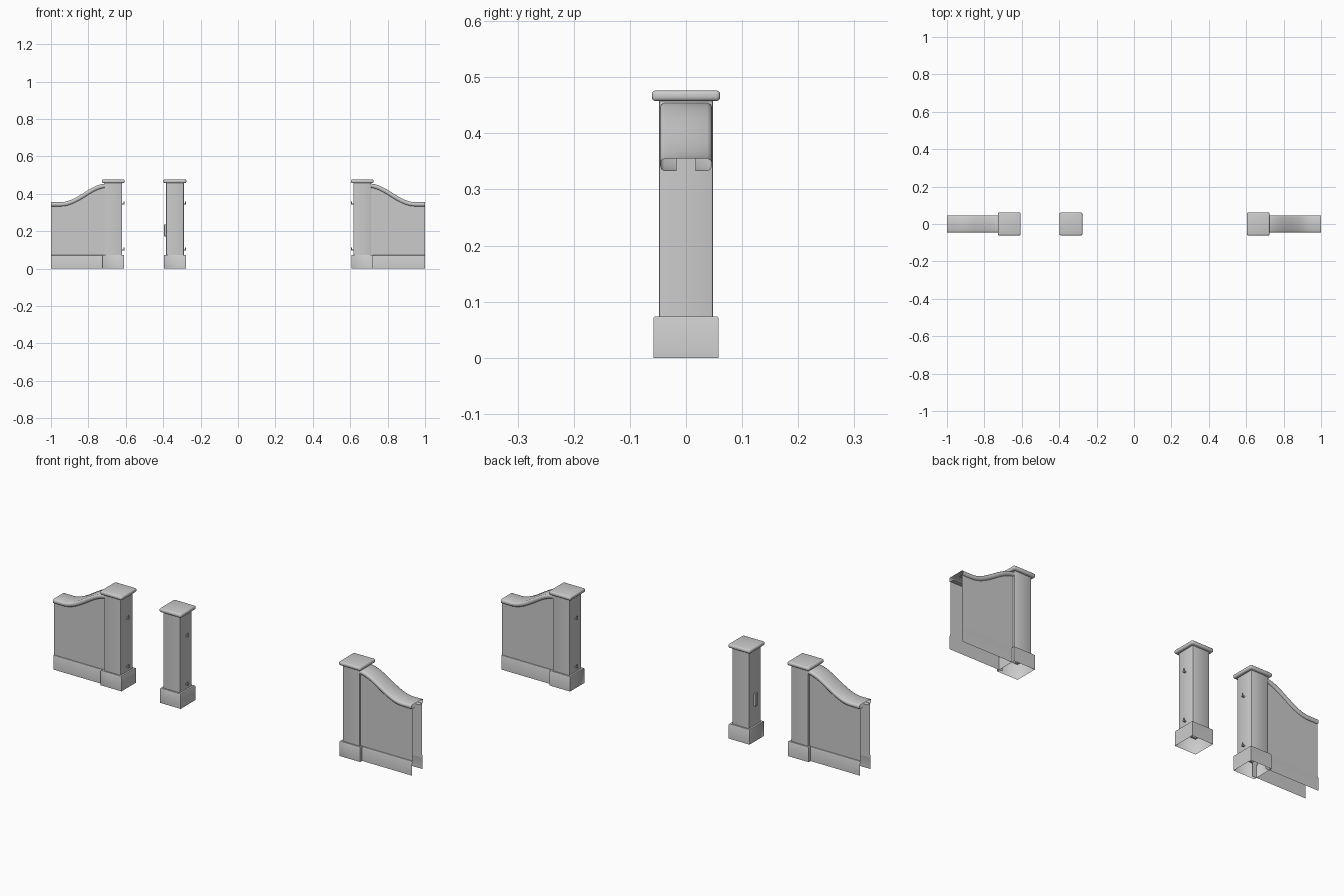
import bpy, bmesh, math

cube = bpy.data.objects.get("Cube")
if cube:
    bpy.data.objects.remove(cube, do_unlink=True)

grey = bpy.data.materials.new("plain grey")
grey.use_nodes = True
grey.diffuse_color = (0.6, 0.6, 0.6, 1)
grey.node_tree.nodes["Principled BSDF"].inputs["Base Color"].default_value = (0.6, 0.6, 0.6, 1)


def finish(name, bm, angle=35, recalc=True):
    if recalc:
        bmesh.ops.recalc_face_normals(bm, faces=bm.faces)
    mesh = bpy.data.meshes.new(name)
    bm.to_mesh(mesh)
    bm.free()
    mesh.materials.append(grey)
    obj = bpy.data.objects.new(name, mesh)
    bpy.context.collection.objects.link(obj)
    bpy.ops.object.select_all(action="DESELECT")
    obj.select_set(True)
    bpy.context.view_layer.objects.active = obj
    bpy.ops.object.shade_smooth_by_angle(angle=math.radians(angle))
    return obj


def block(name, center, size, bevel=0, segments=2, edges="all", open_bottom=False):
    """Box whose chosen edges are rounded, optionally hollow from below."""
    bm = bmesh.new()
    bmesh.ops.create_cube(bm, size=1)
    for v in bm.verts:
        v.co = [c + p * s for c, p, s in zip(center, v.co, size)]
    low = center[2] - size[2] / 2
    if bevel:
        def chosen(e):
            a, b = e.verts[0].co, e.verts[1].co
            upright = abs(a.z - b.z) > 1e-5
            on_floor = max(a.z, b.z) < low + 1e-5
            return edges == "all" or (upright if edges == "upright" else not on_floor)
        bmesh.ops.bevel(bm, geom=[e for e in bm.edges if chosen(e)],
                        offset=bevel, segments=segments, profile=0.5, affect="EDGES")
    if open_bottom:
        floor = [f for f in bm.faces if all(v.co.z < low + 1e-5 for v in f.verts)]
        bmesh.ops.delete(bm, geom=floor, context="FACES")
    return finish(name, bm)


def sheet(name, rows, angle=35):
    """Surface through a grid of points."""
    bm = bmesh.new()
    grid = [[bm.verts.new(p) for p in row] for row in rows]
    for a, b in zip(grid, grid[1:]):
        for i in range(len(a) - 1):
            bm.faces.new((a[i], a[i + 1], b[i + 1], b[i]))
    return finish(name, bm, angle)


def pillar(name, x):
    # hollow foot: outer sleeve with a rim that closes onto the shaft
    rim = [(0.058, 0), (0.058, 0.071), (0.056, 0.074), (0.046, 0.074)]
    corners = [(-1, -1), (1, -1), (1, 1), (-1, 1), (-1, -1)]
    foot = sheet(name + "_foot", [[(x + r * cx, r * cy, z) for cx, cy in corners]
                                  for r, z in rim])
    bm = bmesh.new()
    bm.from_mesh(foot.data)
    bmesh.ops.remove_doubles(bm, verts=bm.verts, dist=1e-5)
    bmesh.ops.recalc_face_normals(bm, faces=bm.faces)
    bm.to_mesh(foot.data)
    bm.free()
    block(name + "_shaft", (x, 0, 0.267), (0.094, 0.096, 0.39), 0.004, 2, "upright", True)
    block(name + "_cap", (x, 0, 0.467), (0.122, 0.122, 0.019), 0.007, 3)


def hinges(name, x, side):
    # arm with an upright pin, one low and one high
    for label, z in (("lower", 0.1), ("upper", 0.345)):
        face = x + side * 0.047
        block(f"{name}_{label}_hinge_arm", (face + side * 0.006, 0, z), (0.014, 0.008, 0.006))
        bm = bmesh.new()
        bmesh.ops.create_cone(bm, cap_ends=True, segments=12, radius1=0.003,
                              radius2=0.003, depth=0.016)
        bmesh.ops.translate(bm, verts=bm.verts, vec=(face + side * 0.01, 0, z + 0.005))
        finish(f"{name}_{label}_hinge_pin", bm)


def crest(x):
    """Height of the wall top, falling from pillar to outer end."""
    t = min(max((x - 0.70) / 0.25, 0), 1)
    return 0.355 + 0.05 * (1 + math.cos(math.pi * t))


def wall(name, side):
    start, end, steps = 0.703, 1.0, 28
    xs = [start + (end - start) * i / steps for i in range(steps + 1)]

    # hollow coping: half profile from inner lip round to the top
    half = [(0.017, -0.022), (0.039, -0.022), (0.044, -0.019), (0.046, -0.013),
            (0.046, -0.008), (0.044, -0.003), (0.038, 0)]
    profile = [(-y, z) for y, z in half] + half[::-1]
    rows = []
    for x in xs:
        slope = (crest(x + 0.001) - crest(x - 0.001)) / 0.002
        length = math.hypot(1, slope)
        row = []
        for y, d in profile:
            px = min(x - d * slope / length, end)
            row.append((side * px, y, crest(x) + d / length))
        rows.append(row)
    sheet(name + "_coping", rows, 50)

    # front and back skins with a raised plinth strip
    for label, s in (("front", -1), ("back", 1)):
        sheet(f"{name}_{label}_panel",
              [[(side * x, s * 0.038, 0.06), (side * x, s * 0.038, crest(x) - 0.020)]
               for x in xs])
        strip = [(0.043, 0), (0.043, 0.066), (0.041, 0.071), (0.038, 0.072)]
        sheet(f"{name}_{label}_plinth",
              [[(side * x, s * y, z) for y, z in strip] for x in (start, end)])


# gate pillars
pillar("right_pillar", -0.667)
pillar("middle_pillar", -0.337)
pillar("left_pillar", 0.664)
hinges("right_pillar", -0.667, 1)
hinges("middle_pillar", -0.337, 1)
hinges("left_pillar", 0.664, -1)

# latch keeper on the middle pillar
block("latch_plate", (-0.388, 0, 0.205), (0.014, 0.018, 0.064), 0.002, 1)

# wing walls
wall("right_wall", -1)
wall("left_wall", 1)
